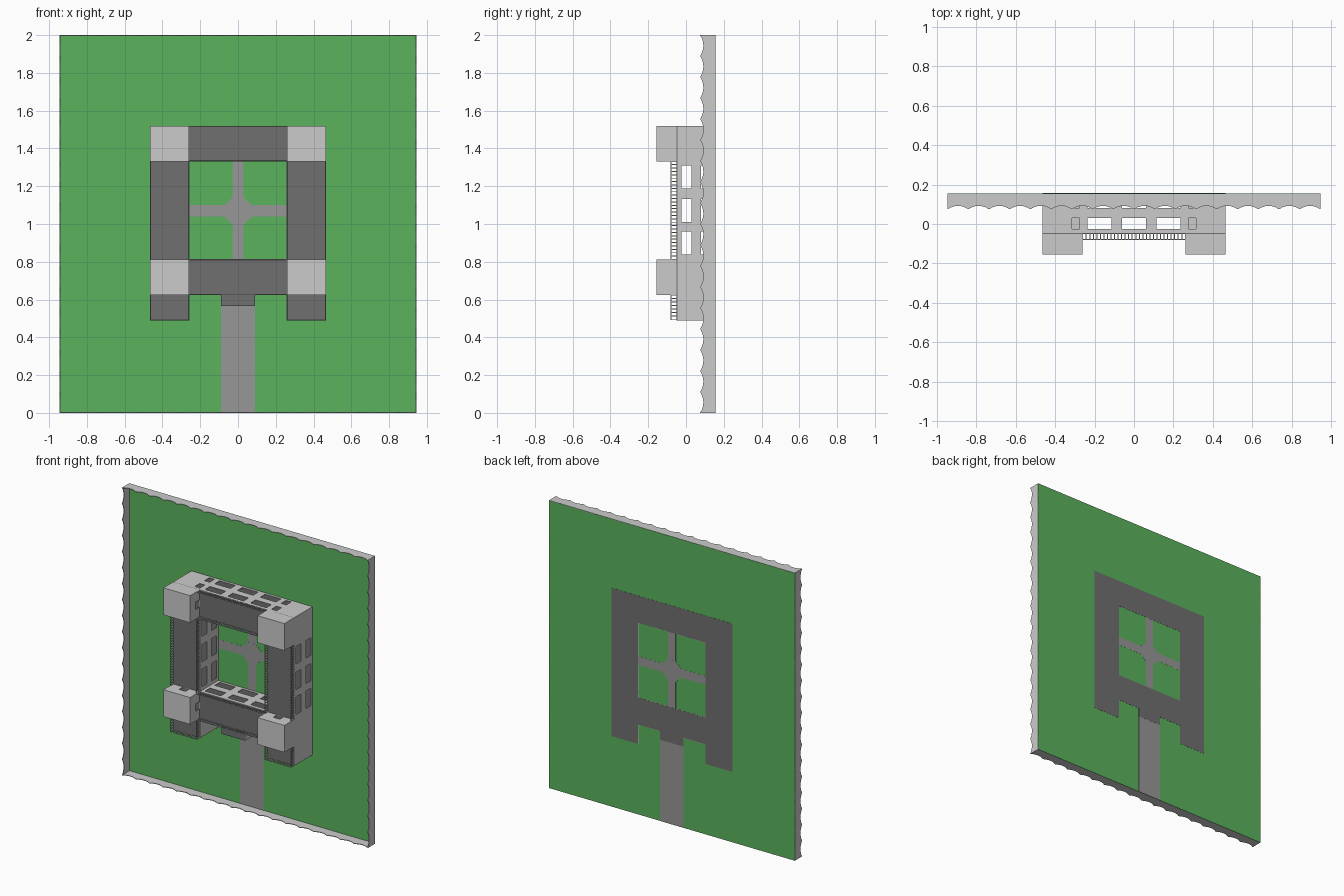
import bpy, bmesh, math

if "Cube" in bpy.data.objects:
    bpy.data.objects.remove(bpy.data.objects["Cube"])


def material(name, rgb):
    m = bpy.data.materials.new(name)
    m.diffuse_color = (*rgb, 1)
    m.use_nodes = True
    m.node_tree.nodes["Principled BSDF"].inputs["Base Color"].default_value = m.diffuse_color
    return m


GREEN = material("grass", (0.104, 0.45, 0.11))
DARK = material("dark_slate", (0.16, 0.16, 0.16))
PAVING = material("paving", (0.31, 0.31, 0.31))


def finish(name, bm, mat=None, thickness=0):
    mesh = bpy.data.meshes.new(name)
    bmesh.ops.recalc_face_normals(bm, faces=bm.faces)
    bm.to_mesh(mesh)
    bm.free()
    ob = bpy.data.objects.new(name, mesh)
    bpy.context.collection.objects.link(ob)
    if mat:
        mesh.materials.append(mat)
    if thickness:
        s = ob.modifiers.new("thickness", 'SOLIDIFY')
        s.thickness, s.offset = thickness, 0
    return ob


def add_box(bm, x0, x1, y0, y1, z0, z1):
    vs = bmesh.ops.create_cube(bm, size=1)["verts"]
    for v in vs:
        v.co = ((x0 + x1) / 2 + v.co.x * (x1 - x0),
                (y0 + y1) / 2 + v.co.y * (y1 - y0),
                (z0 + z1) / 2 + v.co.z * (z1 - z0))


def boxes(name, rects, y0, y1, mat=None):
    bm = bmesh.new()
    for x0, x1, z0, z1 in rects:
        add_box(bm, x0, x1, y0, y1, z0, z1)
    return finish(name, bm, mat)


def panel(name, axis, at, a0, a1, y0, y1, holes=()):
    """Thin wall at x=at or z=at, with rectangular openings (a0, a1, y0, y1)."""
    us = sorted({a0, a1, *(h[0] for h in holes), *(h[1] for h in holes)})
    ys = sorted({y0, y1, *(h[2] for h in holes), *(h[3] for h in holes)})
    bm = bmesh.new()
    grid = {}
    for u in us:
        for y in ys:
            grid[u, y] = bm.verts.new((at, y, u) if axis == 'x' else (u, y, at))
    for ua, ub in zip(us, us[1:]):
        for ya, yb in zip(ys, ys[1:]):
            u, y = (ua + ub) / 2, (ya + yb) / 2
            if not any(h[0] < u < h[1] and h[2] < y < h[3] for h in holes):
                bm.faces.new([grid[ua, ya], grid[ub, ya], grid[ub, yb], grid[ua, yb]])
    loose = [v for v in bm.verts if not v.link_faces]
    bmesh.ops.delete(bm, geom=loose, context='VERTS')
    return finish(name, bm, None, 0.004)


BACK, ROOF, TOP = 0.155, -0.05, -0.155
OUT, INN = 0.465, 0.26
Z0, Z1, Z2, Z3, Z4 = 0.49, 0.625, 0.812, 1.332, 1.52
W, ZC = 0.945, 1.07

# Lawn
boxes("lawn", [(-W, W, 0, 2)], 0.153, BACK, GREEN)

# Scalloped boundary walls
def scalloped_wall(name, axis, at, a0, a1, count=18, steps=6):
    bm = bmesh.new()
    prev = None
    for i in range(count * steps + 1):
        u = a0 + (a1 - a0) * i / (count * steps)
        t = 2 * (i % steps) / steps - 1
        y = 0.092 - 0.017 * t * t
        pair = [bm.verts.new((at, q, u) if axis == 'x' else (u, q, at)) for q in (BACK, y)]
        if prev:
            bm.faces.new([prev[0], pair[0], pair[1], prev[1]])
        prev = pair
    finish(name, bm, None, 0.004)


for s, side in ((-1, "left"), (1, "right")):
    scalloped_wall(f"boundary_{side}", 'x', s * (W - 0.002), 0, 2)
scalloped_wall("boundary_near", 'z', 0.002, -W, W)
scalloped_wall("boundary_far", 'z', 1.998, -W, W)

# Floor and roof of the wings and porch
plan = [(-OUT, -INN, Z0, Z4), (INN, OUT, Z0, Z4),
        (-INN, INN, Z3, Z4), (-INN, INN, Z1, Z2), (-0.09, 0.09, 0.565, Z1)]
boxes("building_floor", plan, 0.152, 0.156, DARK)
boxes("building_roof", plan, ROOF, ROOF + 0.004, DARK)

# Drive and courtyard paths
boxes("drive", [(-0.09, 0.09, 0, 0.565)], 0.1525, 0.1555, PAVING)
boxes("courtyard_path_long", [(-0.03, 0.03, Z2, Z3)], 0.1525, 0.1555, PAVING)
boxes("courtyard_path_cross", [(-INN, INN, ZC - 0.03, ZC + 0.03)], 0.1524, 0.1556, PAVING)
bm = bmesh.new()
vs = [bm.verts.new((0.078 * math.cos(a), 0.1522, ZC + 0.078 * math.sin(a)))
      for a in (math.pi / 8 + k * math.pi / 4 for k in range(8))]
face = bm.faces.new(vs)
ext = bmesh.ops.extrude_face_region(bm, geom=[face])["geom"]
for v in ext:
    if isinstance(v, bmesh.types.BMVert):
        v.co.y = 0.1558
finish("courtyard_centre", bm, PAVING)

# Window openings, two storeys
FLOORS = ((-0.025, 0.03), (0.08, 0.135))
def windows(centres, half):
    return [(c - half, c + half, *f) for c in centres for f in FLOORS]


side_win = windows((0.9, 1.072, 1.25), 0.061)
bar_win = windows((-0.175, 0, 0.175), 0.061)
small_win = windows((-0.295, 0.295), 0.02)

# Outer and courtyard walls
for s, side in ((-1, "left"), (1, "right")):
    panel(f"outer_wall_{side}", 'x', s * (OUT - 0.002), Z0, Z4, ROOF, BACK, side_win)
    panel(f"courtyard_wall_{side}", 'x', s * INN, Z2, Z3, ROOF, BACK, side_win)
    panel(f"forecourt_wall_{side}", 'x', s * INN, Z0, Z1, ROOF, BACK)
    a, b = sorted((s * INN, s * OUT))
    panel(f"wing_front_{side}", 'z', Z0 + 0.002, a, b, ROOF, BACK)
    panel(f"porch_wall_{side}", 'x', s * 0.088, 0.565, Z1, ROOF, BACK)
panel("far_wall", 'z', Z4 - 0.002, -OUT, OUT, ROOF, BACK, bar_win + small_win)
panel("courtyard_wall_far", 'z', Z3, -INN, INN, ROOF, BACK, bar_win)
panel("courtyard_wall_near", 'z', Z2, -INN, INN, ROOF, BACK, bar_win)
panel("front_wall", 'z', Z1, -INN, INN, ROOF, BACK, bar_win)
panel("porch_front", 'z', 0.567, -0.09, 0.09, ROOF, BACK, [(-0.062, 0.062, -0.025, 0.15)])

# Corner towers with doors onto the roof walk
for s, side in ((-1, "left"), (1, "right")):
    a, b = sorted((s * INN, s * OUT))
    for za, zb, row in ((Z1, Z2, "near"), (Z3, Z4, "far")):
        n = f"tower_{row}_{side}"
        xc, zc = (a + b) / 2, (za + zb) / 2
        door_x = [(xc - 0.025, xc + 0.025, -0.095, ROOF - 0.002)]
        door_z = [(zc - 0.025, zc + 0.025, -0.095, ROOF - 0.002)]
        boxes(n + "_cap", [(a, b, za, zb)], TOP, TOP + 0.004)
        panel(n + "_outer", 'x', s * (OUT - 0.002), za, zb, TOP, ROOF)
        panel(n + "_inner", 'x', s * (INN + 0.002), za, zb, TOP, ROOF, door_z)
        panel(n + "_front", 'z', za + 0.002, a, b, TOP, ROOF, door_x)
        panel(n + "_back", 'z', zb - 0.002, a, b, TOP, ROOF,
              door_x if row == "near" else ())

# Roof balustrades: posts with a thin rail
def balustrade(name, x0, z0, x1, z1, gap=0.018, r=0.0025):
    bm = bmesh.new()
    n = max(2, round(math.hypot(x1 - x0, z1 - z0) / gap))
    for i in range(n + 1):
        x, z = x0 + (x1 - x0) * i / n, z0 + (z1 - z0) * i / n
        add_box(bm, x - r, x + r, -0.078, ROOF, z - r, z + r)
    add_box(bm, x0 - r, x1 + r, -0.081, -0.077, z0 - r, z1 + r)
    finish(name, bm)


E = 0.003
for s, side in ((-1, "left"), (1, "right")):
    for x, edge in ((OUT - E, "outer"), (INN + E, "inner")):
        balustrade(f"balustrade_{edge}_{side}", s * x, Z2, s * x, Z3)
        balustrade(f"balustrade_front_{edge}_{side}", s * x, Z0 + E, s * x, Z1)
    a, b = sorted((s * (INN + E), s * (OUT - E)))
    balustrade(f"balustrade_end_{side}", a, Z0 + E, b, Z0 + E)
for z, edge in ((Z1 + E, "front"), (Z2 - E, "near"), (Z3 + E, "far"), (Z4 - E, "back")):
    balustrade(f"balustrade_{edge}", -INN, z, INN, z)
